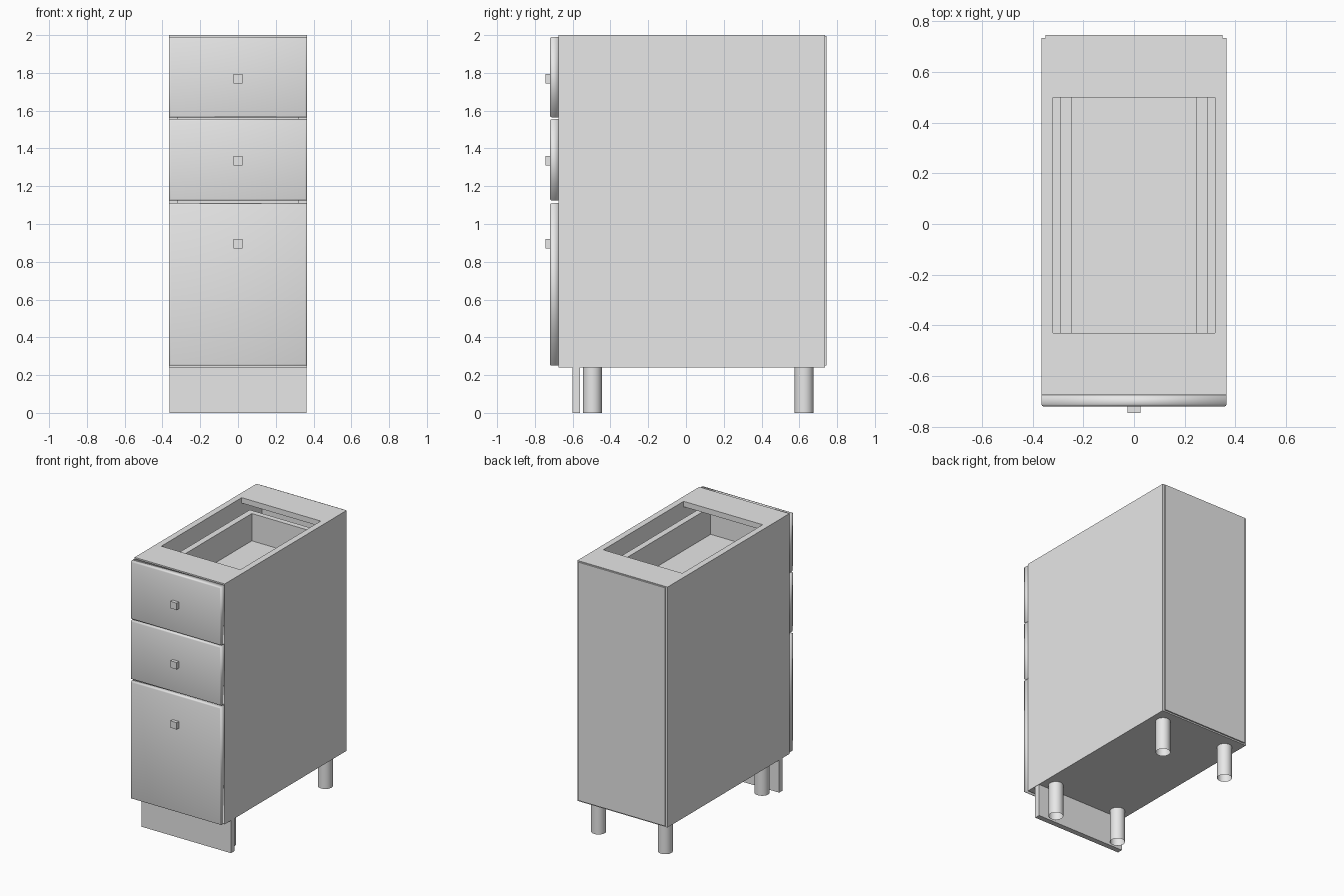
import bpy
import bmesh
import math
from mathutils import Matrix, Vector

cube = bpy.data.objects.get("Cube")
if cube:
    bpy.data.objects.remove(cube, do_unlink=True)

grey = bpy.data.materials.new("light grey")
grey.use_nodes = True
colour = (0.8, 0.8, 0.8, 1)
grey.diffuse_color = colour
grey.node_tree.nodes["Principled BSDF"].inputs["Base Color"].default_value = colour


def finish(name, bm):
    mesh = bpy.data.meshes.new(name)
    bm.to_mesh(mesh)
    bm.free()
    mesh.materials.append(grey)
    obj = bpy.data.objects.new(name, mesh)
    bpy.context.collection.objects.link(obj)
    return obj


def box(name, x, y, z, round_front=False):
    """Box from (min, max) pairs, optionally with softly rounded front edges."""
    bm = bmesh.new()
    size = [b - a for a, b in (x, y, z)]
    centre = Vector([(a + b) / 2 for a, b in (x, y, z)])
    bmesh.ops.create_cube(bm, size=1, matrix=Matrix.Translation(centre) @ Matrix.Diagonal((*size, 1)))
    if round_front:
        front = [e for e in bm.edges if all(v.co.y < centre.y for v in e.verts)]
        bmesh.ops.bevel(bm, geom=front, offset=0.008, segments=2, profile=0.5, affect='EDGES')
        for face in bm.faces:
            face.smooth = True
    return finish(name, bm)


HALF, INNER = 0.365, 0.32
FRONT, BACK = -0.675, 0.735
BASE, TOP, BOARD = 0.24, 2.0, 0.04

# Carcass
for side, s in (("left", 1), ("right", -1)):
    box(side + "_side_panel", sorted((s * INNER, s * HALF)), (FRONT, BACK), (BASE, TOP))
inside = (-INNER, INNER)
box("bottom_panel", inside, (FRONT, BACK), (BASE, BASE + BOARD))
box("front_top_rail", inside, (FRONT, -0.43), (TOP - BOARD, TOP))
box("back_top_rail", inside, (0.5, BACK), (TOP - BOARD, TOP))
box("back_panel", (-0.35, 0.35), (BACK, 0.745), (BASE + 0.01, TOP - 0.005))

# Drawers: front bottom, front top, knob height, box bottom, box top
drawers = {
    "top": (1.565, 1.99, 1.77, 1.66, 1.9),
    "middle": (1.125, 1.555, 1.335, 1.22, 1.46),
    "bottom": (0.25, 1.11, 0.895, 0.34, 0.85),
}
OUT, IN = 0.29, 0.245
BOX_FRONT, BOX_BACK = FRONT, 0.55
for name, (low, high, knob, floor, rim) in drawers.items():
    box(name + "_drawer_front", (-HALF, HALF), (-0.72, FRONT), (low, high), round_front=True)
    box(name + "_drawer_knob", (-0.025, 0.025), (-0.745, -0.72), (knob - 0.025, knob + 0.025))
    for side, s in (("left", 1), ("right", -1)):
        box(f"{name}_drawer_{side}_wall", sorted((s * IN, s * OUT)), (BOX_FRONT, BOX_BACK), (floor, rim))
    box(name + "_drawer_inner_front", (-IN, IN), (BOX_FRONT, BOX_FRONT + BOARD), (floor, rim))
    box(name + "_drawer_back", (-IN, IN), (BOX_BACK - BOARD, BOX_BACK), (floor, rim))
    box(name + "_drawer_floor", (-IN, IN), (BOX_FRONT + BOARD, BOX_BACK - BOARD), (floor, floor + BOARD))

# Plinth board
box("plinth_board", (-0.363, 0.363), (-0.6, -0.56), (0, BASE))

# Open tubular legs
for depth, y in (("front", -0.495), ("back", 0.625)):
    for side, x in (("left", 0.27), ("right", -0.27)):
        bm = bmesh.new()
        bmesh.ops.create_cone(bm, cap_ends=False, segments=32, radius1=0.05, radius2=0.05,
                              depth=BASE, matrix=Matrix.Translation((x, y, BASE / 2)))
        for face in bm.faces:
            face.smooth = True
        finish(f"{depth}_{side}_leg", bm)
